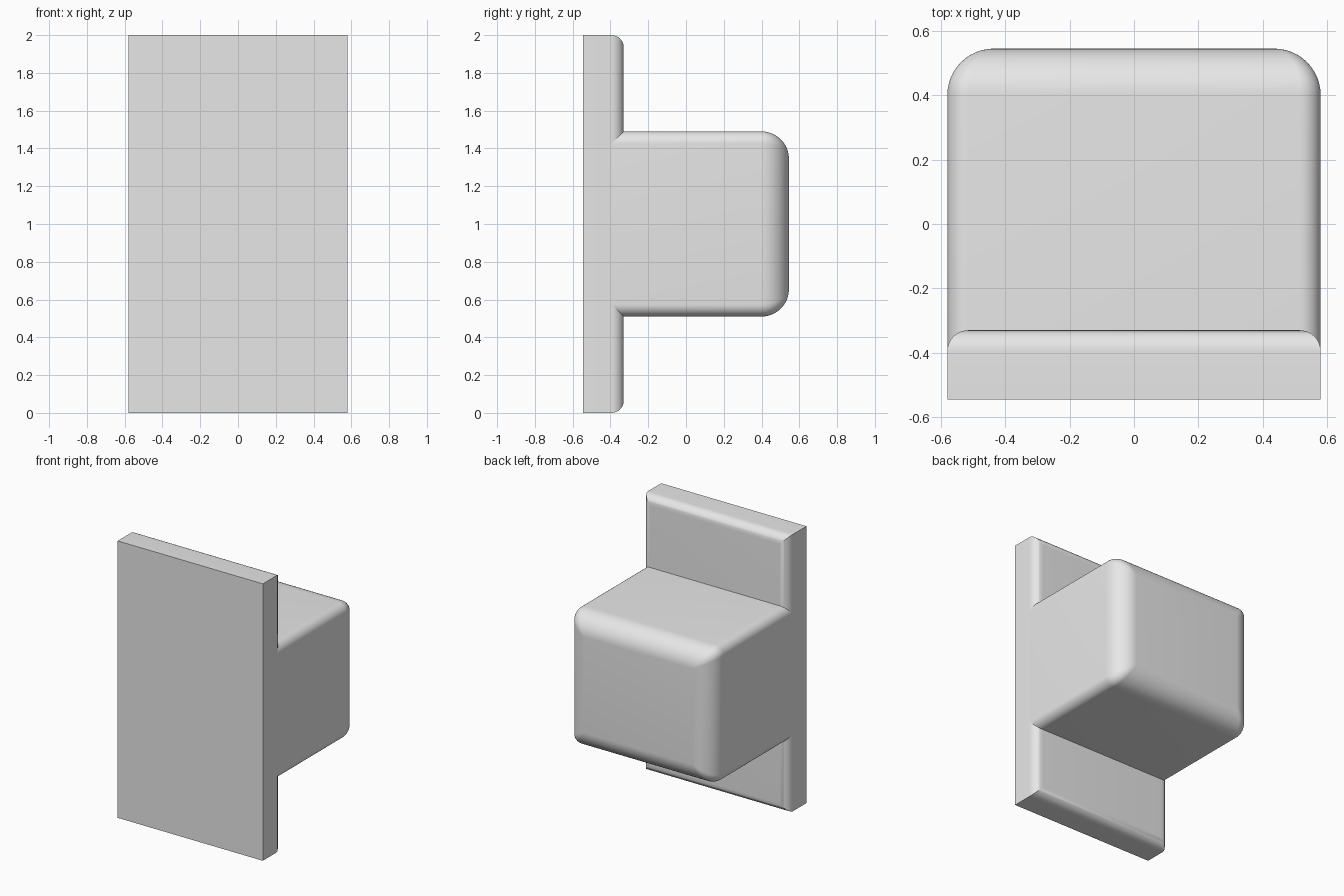
import bpy
import bmesh
from math import sin, cos, pi

cube = bpy.data.objects.get("Cube")
if cube:
    bpy.data.objects.remove(cube, do_unlink=True)

grey = bpy.data.materials.new("plain_grey")
grey.use_nodes = True
colour = (0.8, 0.8, 0.8, 1)
grey.diffuse_color = colour
grey.node_tree.nodes["Principled BSDF"].inputs["Base Color"].default_value = colour

STEPS = 12


def section(half_x, half_z, corner):
    """Rectangle outline with rounded corners, as (x, z) points."""
    points = []
    for quarter, (sx, sz) in enumerate([(1, 1), (-1, 1), (-1, -1), (1, -1)]):
        for i in range(STEPS + 1):
            a = (quarter + i / STEPS) * pi / 2
            points.append((sx * (half_x - corner) + corner * cos(a),
                           sz * (half_z - corner) + corner * sin(a)))
    return points


def rounded_block(name, half_x, z0, z1, y0, y1, back_radius, side_radius):
    """Block lofted along y, with its rim rounded at the back."""
    rows = [(y0, 0)]
    for i in range(STEPS + 1):
        a = i / STEPS * pi / 2
        rows.append((y1 - back_radius * (1 - sin(a)), back_radius * (1 - cos(a))))
    bm = bmesh.new()
    rings = []
    for y, inset in rows:
        corner = side_radius * (1 - inset / back_radius)
        outline = section(half_x - inset, (z1 - z0) / 2 - inset, corner)
        rings.append([bm.verts.new((x, y, z + (z0 + z1) / 2)) for x, z in outline])
    count = len(rings[0])
    for a, b in zip(rings, rings[1:]):
        for i in range(count):
            j = (i + 1) % count
            bm.faces.new((a[i], a[j], b[j], b[i]))
    bm.faces.new(rings[0])
    bm.faces.new(rings[-1])
    bmesh.ops.remove_doubles(bm, verts=bm.verts, dist=1e-5)
    bmesh.ops.recalc_face_normals(bm, faces=bm.faces)
    mesh = bpy.data.meshes.new(name)
    bm.to_mesh(mesh)
    bm.free()
    mesh.materials.append(grey)
    obj = bpy.data.objects.new(name, mesh)
    bpy.context.collection.objects.link(obj)
    bpy.ops.object.select_all(action="DESELECT")
    obj.select_set(True)
    bpy.context.view_layer.objects.active = obj
    bpy.ops.object.shade_smooth_by_angle(angle=pi / 6)
    return obj


# Upright front plate, flat at the front and rounded around its back rim
rounded_block("front_plate", 0.58, 0, 2, -0.545, -0.33, 0.065, 0)
# Box standing out behind the plate
rounded_block("rear_box", 0.58, 0.51, 1.49, -0.395, 0.545, 0.145, 0.065)
